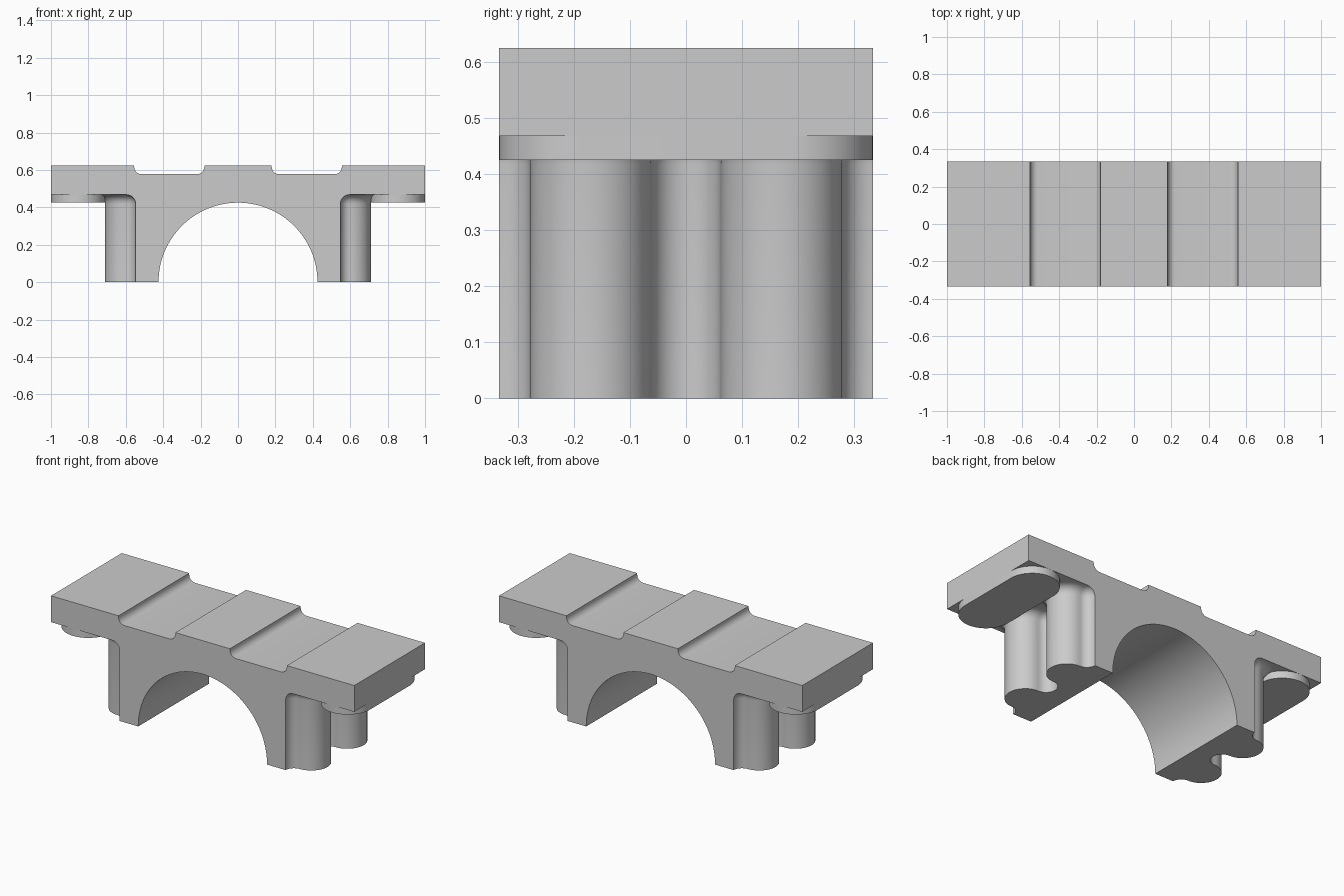
import bpy, bmesh
from math import sin, cos, pi, radians

if "Cube" in bpy.data.objects:
    bpy.data.objects.remove(bpy.data.objects["Cube"], do_unlink=True)

GREY = (0.6, 0.6, 0.6, 1.0)
grey = bpy.data.materials.new("plain_grey")
grey.use_nodes = True
grey.diffuse_color = GREY
grey.node_tree.nodes["Principled BSDF"].inputs["Base Color"].default_value = GREY

DEPTH = 0.333      # half depth of the bridge
TOP = 0.625        # deck surface
UNDER = 0.468      # deck underside
WALL = 0.53        # hidden seam between arch block and legs


def arc(cx, cy, r, start, end, n=16):
    angles = [radians(start + (end - start) * i / n) for i in range(n + 1)]
    return [(cx + r * cos(a), cy + r * sin(a)) for a in angles]


def loft(name, rings):
    """Closed solid through a stack of matching rings, capped at both ends."""
    bm = bmesh.new()
    loops = [[bm.verts.new(p) for p in ring] for ring in rings]
    bm.faces.new(loops[0])
    bm.faces.new(loops[-1])
    for a, b in zip(loops, loops[1:]):
        for i in range(len(a)):
            j = (i + 1) % len(a)
            bm.faces.new((a[i], a[j], b[j], b[i]))
    bmesh.ops.remove_doubles(bm, verts=bm.verts, dist=1e-5)
    bmesh.ops.recalc_face_normals(bm, faces=bm.faces)
    mesh = bpy.data.meshes.new(name)
    bm.to_mesh(mesh)
    bm.free()
    mesh.materials.append(grey)
    obj = bpy.data.objects.new(name, mesh)
    bpy.context.collection.objects.link(obj)
    bpy.ops.object.select_all(action='DESELECT')
    obj.select_set(True)
    bpy.context.view_layer.objects.active = obj
    bpy.ops.object.shade_smooth_by_angle(angle=radians(30))
    return obj


# Deck and arch: half of the front outline, mirrored and extruded in depth
groove_r, groove_z = 0.04, 0.617
half = [(0.18, TOP)]
half += arc(0.18 + groove_r, groove_z, groove_r, 180, 270, 8)
half += arc(0.555 - groove_r, groove_z, groove_r, 270, 360, 8)
half += [(0.555, TOP), (1, TOP), (1, UNDER), (WALL, UNDER), (WALL, 0)]
half += arc(0, 0, 0.425, 0, 90, 32)
outline = half + [(-x, z) for x, z in reversed(half[:-1])]
loft("arch_deck", [[(x, y, z) for x, z in outline] for y in (-DEPTH, DEPTH)])


# Legs: two rounded lobes with hollows between, flaring into the deck
def leg_outline(grow):
    cx, lobe_y, lobe_r = 0.602, 0.17, 0.108
    edge_r = DEPTH - lobe_y - lobe_r - grow
    mid_r = lobe_y - lobe_r - grow
    pts = [(WALL, -DEPTH)]
    pts += arc(cx, -DEPTH, edge_r, 180, 90, 12)
    pts += arc(cx, -lobe_y, lobe_r + grow, -90, 90, 24)
    pts += arc(cx, 0, mid_r, 270, 90, 20)
    pts += arc(cx, lobe_y, lobe_r + grow, -90, 90, 24)
    pts += arc(cx, DEPTH, edge_r, 270, 180, 12)
    return pts + [(WALL, DEPTH)]


flare = 0.05
levels = [(0, 0)]
for step in range(7):
    t = step / 6 * pi / 2
    levels.append((UNDER - flare + flare * sin(t), flare * (1 - cos(t))))

# Pads: long rounded plates under each deck end
pad_r = 0.145
pad = arc(1 - pad_r, DEPTH - pad_r, pad_r, 0, 180, 32)
pad += arc(1 - pad_r, pad_r - DEPTH, pad_r, 180, 360, 32)

for side, s in (("left", 1), ("right", -1)):
    loft(side + "_leg", [[(s * x, y, z) for x, y in leg_outline(g)] for z, g in levels])
    loft(side + "_pad", [[(s * x, y, z) for x, y in pad] for z in (0.425, UNDER)])
